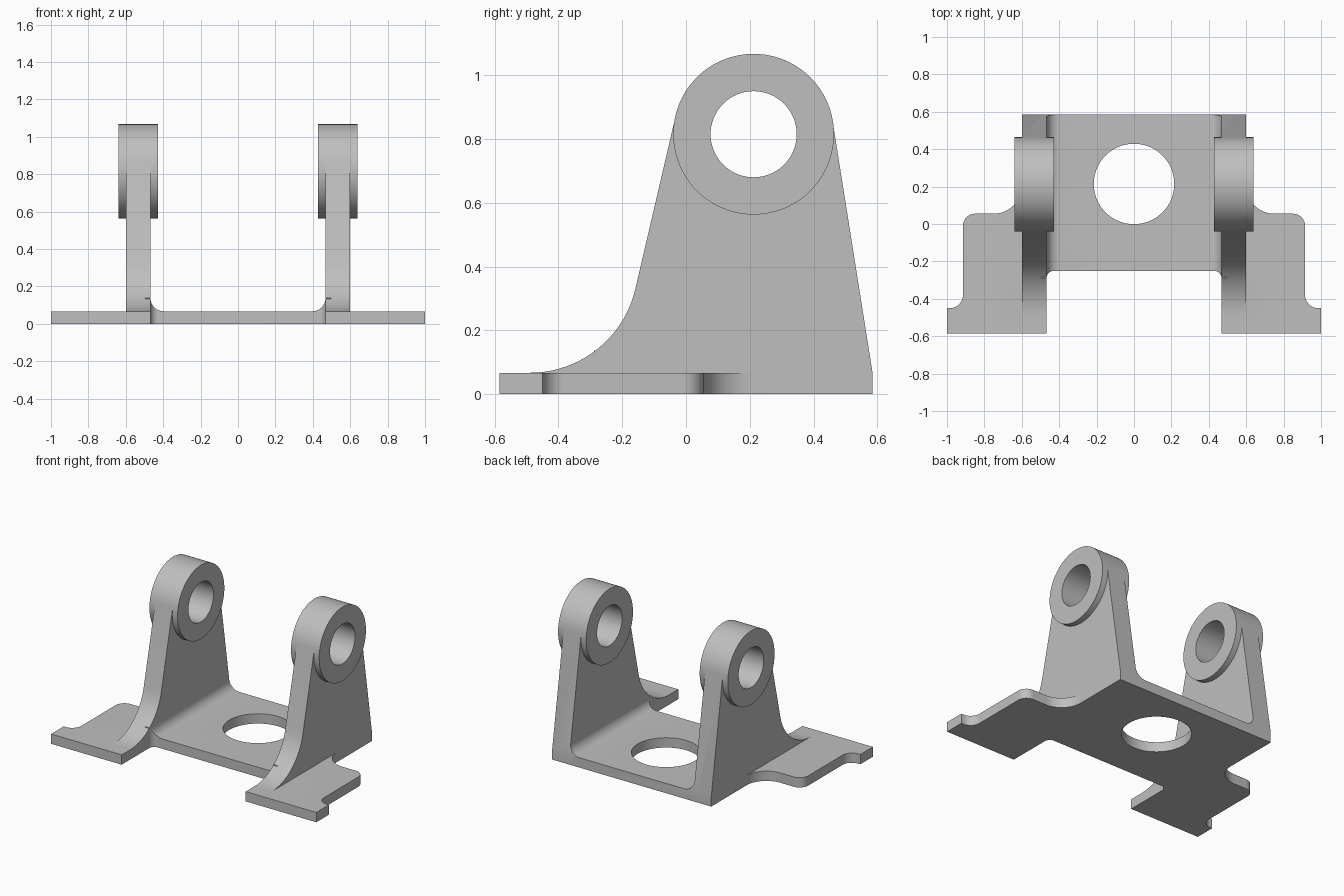
import bpy, bmesh, math
from mathutils import Vector

if "Cube" in bpy.data.objects:
    bpy.data.objects.remove(bpy.data.objects["Cube"])

T = 0.067                       # plate thickness
EYE_Y, EYE_Z = 0.212, 0.815     # pivot eye centre
EYE_R, BORE_R = 0.252, 0.135
IN, OUT = 0.468, 0.60           # cheek inner and outer x

grey = bpy.data.materials.new("metal grey")
grey.diffuse_color = (0.52, 0.52, 0.52, 1)
grey.use_nodes = True
grey.node_tree.nodes["Principled BSDF"].inputs["Base Color"].default_value = grey.diffuse_color


def arc(cx, cy, r, a0, a1, n=12):
    """Points on an arc, angles in degrees."""
    return [(cx + r * math.cos(math.radians(a0 + (a1 - a0) * i / n)),
             cy + r * math.sin(math.radians(a0 + (a1 - a0) * i / n))) for i in range(n + 1)]


def prism(name, pts, place, lo, hi):
    """Extrude a 2D outline; place(u, v, w) gives the 3D position."""
    bm = bmesh.new()
    n = len(pts)
    a = [bm.verts.new(place(u, v, lo)) for u, v in pts]
    b = [bm.verts.new(place(u, v, hi)) for u, v in pts]
    bm.faces.new(a)
    bm.faces.new(b[::-1])
    for i in range(n):
        bm.faces.new((a[i], b[i], b[(i + 1) % n], a[(i + 1) % n]))
    bmesh.ops.recalc_face_normals(bm, faces=bm.faces)
    me = bpy.data.meshes.new(name)
    bm.to_mesh(me)
    bm.free()
    me.materials.append(grey)
    ob = bpy.data.objects.new(name, me)
    bpy.context.collection.objects.link(ob)
    return ob


def combine(target, tool, operation):
    """Apply a boolean and remove the tool."""
    m = target.modifiers.new("combine", 'BOOLEAN')
    m.operation, m.solver, m.object = operation, 'EXACT', tool
    bpy.context.view_layer.objects.active = target
    bpy.ops.object.modifier_apply(modifier=m.name)
    bpy.data.objects.remove(tool)


def flat(u, v, w):
    return (u, v, w)


# Base plate outline: right half from back to front, then mirrored
inner_corner = arc(0.428, -0.29, 0.04, 0, 90, 8)
half = [(OUT, 0.585)]
half += arc(0.75, 0.205, 0.15, 180, 270)
half += arc(0.85, -0.01, 0.065, 90, 0)
half += arc(0.985, -0.38, 0.07, 180, 270)
half += [(1.0, -0.45), (1.0, -0.585), (IN, -0.585)]
half += inner_corner
bracket = prism("bracket", half + [(-x, y) for x, y in reversed(half)], flat, 0, T)

# Large round opening in the plate
hole = prism("plate_hole", arc(0, 0.214, 0.215, 0, 360, 72)[:-1], flat, -0.1, 0.2)
combine(bracket, hole, 'DIFFERENCE')

# Cheek side profile: sloped back, tangents to the eye, sweeping front curve
dy, dz = 0.585 - EYE_Y, T - EYE_Z
back_a = math.atan2(dz, dy) + math.acos(EYE_R / math.hypot(dy, dz))
front_a = math.radians(166.8)
r = EYE_R - 0.0008
cheek_pts = [(0.585, 0), (0.585, T),
             (EYE_Y + r * math.cos(back_a), EYE_Z + r * math.sin(back_a)),
             (EYE_Y + r * math.cos(front_a), EYE_Z + r * math.sin(front_a))]
cheek_pts += arc(-0.49, T + 0.34, 0.34, -13.2, -90, 20)
cheek_pts += [(-0.49, 0)]

# Fillet between cheek and plate
FR = 0.07
fillet_pts = arc(IN - FR, T + FR, FR, -90, 0, 10) + [(IN + 0.03, T + FR), (IN + 0.03, T)]
slope = (0.585 - cheek_pts[2][0]) / (cheek_pts[2][1] - T)

for s in (1, -1):
    def side(u, v, w):
        return (s * w, u, v)

    def along(u, v, w):
        # the back end leans with the cheek
        return (s * u, w - slope * (v - T) if w > 0 else w, v)

    cheek = prism("cheek", cheek_pts, side, IN, OUT)
    fillet = prism("fillet", fillet_pts, along, -0.289, 0.585)
    notch = prism("notch", [(s * x, y) for x, y in
                  [(0.3, -0.4), (IN, -0.4)] + inner_corner + [(0.3, -0.25)]], flat, 0, 0.3)
    combine(fillet, notch, 'DIFFERENCE')
    eye = prism("eye", arc(EYE_Y, EYE_Z, EYE_R, 0, 360, 96)[:-1], side, 0.428, 0.64)
    bore = prism("bore", arc(EYE_Y, EYE_Z, BORE_R, 0, 360, 72)[:-1], side, 0.3, 0.8)
    combine(cheek, eye, 'UNION')
    combine(cheek, bore, 'DIFFERENCE')
    combine(bracket, cheek, 'UNION')
    combine(bracket, fillet, 'UNION')

# Smooth curved faces, keep edges crisp
bpy.ops.object.select_all(action='DESELECT')
bracket.select_set(True)
bpy.context.view_layer.objects.active = bracket
bpy.ops.object.shade_smooth_by_angle(angle=math.radians(30))
